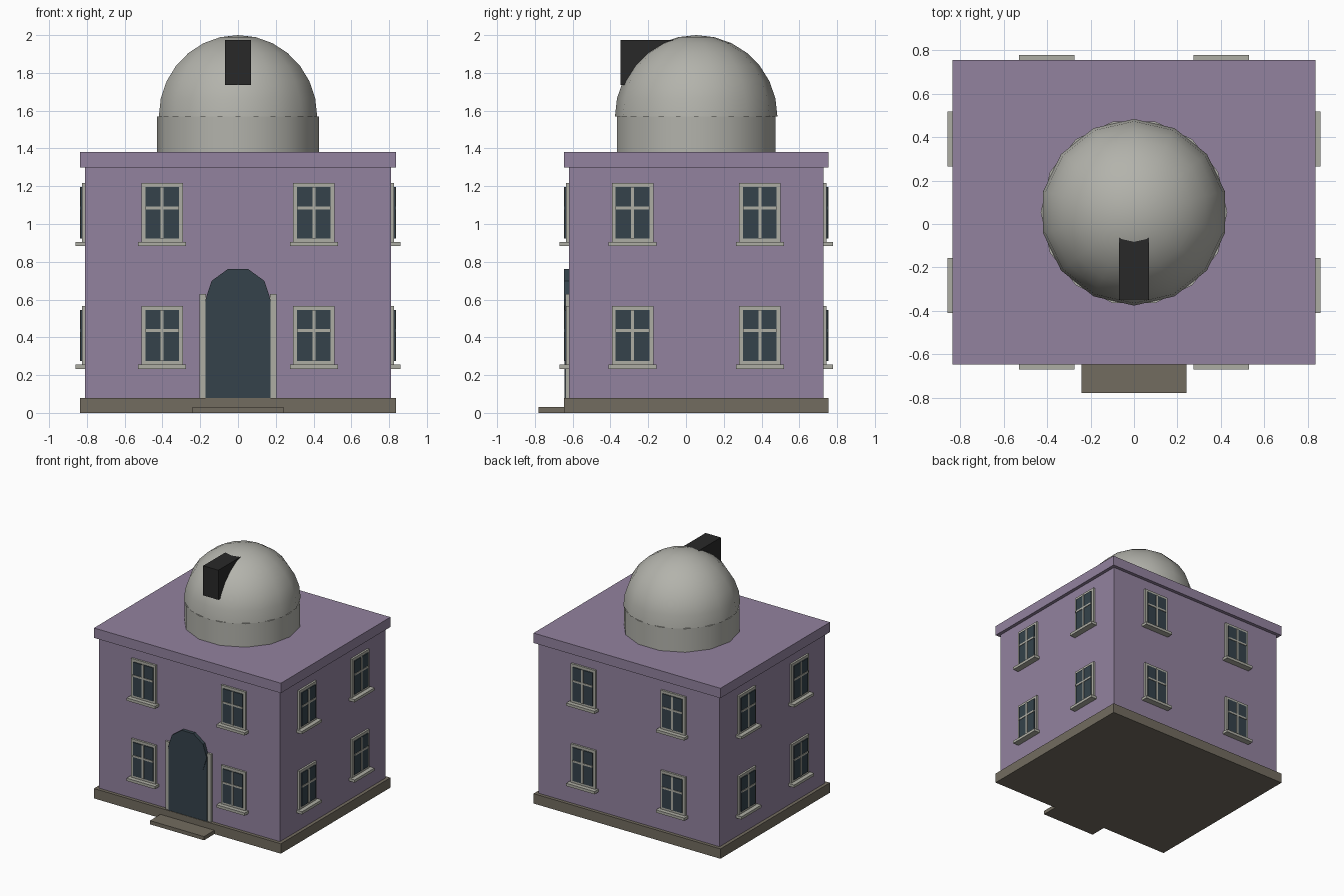
import bpy, bmesh, math
from mathutils import Matrix, Vector

cube = bpy.data.objects.get("Cube")
if cube:
    bpy.data.objects.remove(cube, do_unlink=True)


def material(name, rgb):
    m = bpy.data.materials.new(name)
    m.use_nodes = True
    m.diffuse_color = (*rgb, 1)
    m.node_tree.nodes["Principled BSDF"].inputs["Base Color"].default_value = (*rgb, 1)
    return m


PURPLE = material("purple plaster", (0.29, 0.225, 0.345))
STONE = material("brown stone", (0.17, 0.15, 0.115))
TRIM = material("pale trim", (0.42, 0.42, 0.37))
DOME = material("dome grey", (0.45, 0.45, 0.41))
GLASS = material("dark glass", (0.035, 0.055, 0.07))
BLACK = material("black metal", (0.022, 0.022, 0.022))

CY = 0.054                 # centre of the house in y
HALF_X, HALF_Y = 0.81, 0.674


def finish(name, bm, mat, smooth=False):
    bmesh.ops.recalc_face_normals(bm, faces=bm.faces)
    mesh = bpy.data.meshes.new(name)
    bm.to_mesh(mesh)
    bm.free()
    mesh.materials.append(mat)
    obj = bpy.data.objects.new(name, mesh)
    bpy.context.collection.objects.link(obj)
    if smooth:
        bpy.ops.object.select_all(action="DESELECT")
        obj.select_set(True)
        bpy.context.view_layer.objects.active = obj
        bpy.ops.object.shade_smooth_by_angle(angle=math.radians(35))
    return obj


def add_box(bm, lo, hi, frame=Matrix()):
    lo, hi = Vector(lo), Vector(hi)
    size = Matrix.Diagonal((*(hi - lo), 1))
    bmesh.ops.create_cube(bm, size=1, matrix=frame @ Matrix.Translation((lo + hi) / 2) @ size)


def box(name, lo, hi, mat):
    bm = bmesh.new()
    add_box(bm, lo, hi)
    return finish(name, bm, mat)


def slab(name, overhang, z0, z1, mat):
    x, y = HALF_X + overhang, HALF_Y + overhang
    return box(name, (-x, CY - y, z0), (x, CY + y, z1), mat)


# House body
slab("foundation", 0.027, 0, 0.08, STONE)
slab("walls", 0, 0.08, 1.30, PURPLE)
slab("roof_slab", 0.027, 1.30, 1.38, PURPLE)
box("door_step", (-0.242, -0.78, 0), (0.242, -0.60, 0.03), STONE)

# Door with an arched head and side posts
box("door", (-0.172, -0.643, 0.08), (0.172, -0.60, 0.60), GLASS)
bm = bmesh.new()
turn = Matrix.Translation((0, -0.622, 0.597)) @ Matrix.Rotation(math.pi / 2, 4, "X")
bmesh.ops.create_cone(bm, cap_ends=True, segments=10, radius1=0.173, radius2=0.173, depth=0.05,
                      matrix=turn @ Matrix.Rotation(math.pi / 2, 4, "Z"))
finish("door_arch", bm, GLASS)
for side, s in (("left", 1), ("right", -1)):
    xs = sorted((s * 0.17, s * 0.205))
    box("door_post_" + side, (xs[0], -0.637, 0.08), (xs[1], -0.60, 0.63), TRIM)


# Windows: local x runs along the wall, local -y points outwards
def window(label, frame):
    parts = {
        "frame": (TRIM, [((-0.11, -0.016, 0), (0.11, 0.01, 0.314))]),
        "pane": (GLASS, [((-0.089, -0.023, 0.021), (0.089, 0.01, 0.292))]),
        "bars": (TRIM, [((-0.008, -0.027, 0.021), (0.008, 0.01, 0.292)),
                        ((-0.089, -0.027, 0.175), (0.089, 0.01, 0.19))]),
        "sill": (TRIM, [((-0.127, -0.05, -0.02), (0.127, 0.01, 0.002))]),
    }
    for part, (mat, boxes) in parts.items():
        bm = bmesh.new()
        for lo, hi in boxes:
            add_box(bm, lo, hi, frame)
        finish(f"window_{part}_{label}", bm, mat)


walls = (("front", 0, HALF_Y, 0.402), ("left", 90, HALF_X, 0.337),
         ("back", 180, HALF_Y, 0.402), ("right", 270, HALF_X, 0.337))
for wall, angle, distance, spread in walls:
    spin = Matrix.Translation((0, CY, 0)) @ Matrix.Rotation(math.radians(angle), 4, "Z")
    for row, z in (("lower", 0.253), ("upper", 0.903)):
        for n, x in enumerate((-spread, spread)):
            window(f"{wall}_{row}_{n + 1}", spin @ Matrix.Translation((x, -distance, z)))

# Drum under the dome
R, SPRING = 0.43, 1.57
bm = bmesh.new()
bmesh.ops.create_cone(bm, cap_ends=True, segments=14, radius1=R, radius2=R, depth=SPRING - 1.38,
                      matrix=Matrix.Translation((0, CY, (SPRING + 1.38) / 2))
                      @ Matrix.Rotation(math.pi / 2, 4, "Z"))
drum = finish("drum", bm, DOME, smooth=True)
drum.rotation_euler.z = 0

# Dome: upper half of a sphere
bm = bmesh.new()
bmesh.ops.create_uvsphere(bm, u_segments=14, v_segments=14, radius=R)
bmesh.ops.delete(bm, geom=[v for v in bm.verts if v.co.z < -0.01], context="VERTS")
bmesh.ops.translate(bm, verts=bm.verts, vec=(0, CY, SPRING))
finish("dome", bm, DOME, smooth=True)

# Telescope housing poking out of the dome
box("telescope_hatch", (-0.068, -0.348, 1.735), (0.068, -0.03, 1.975), BLACK)
